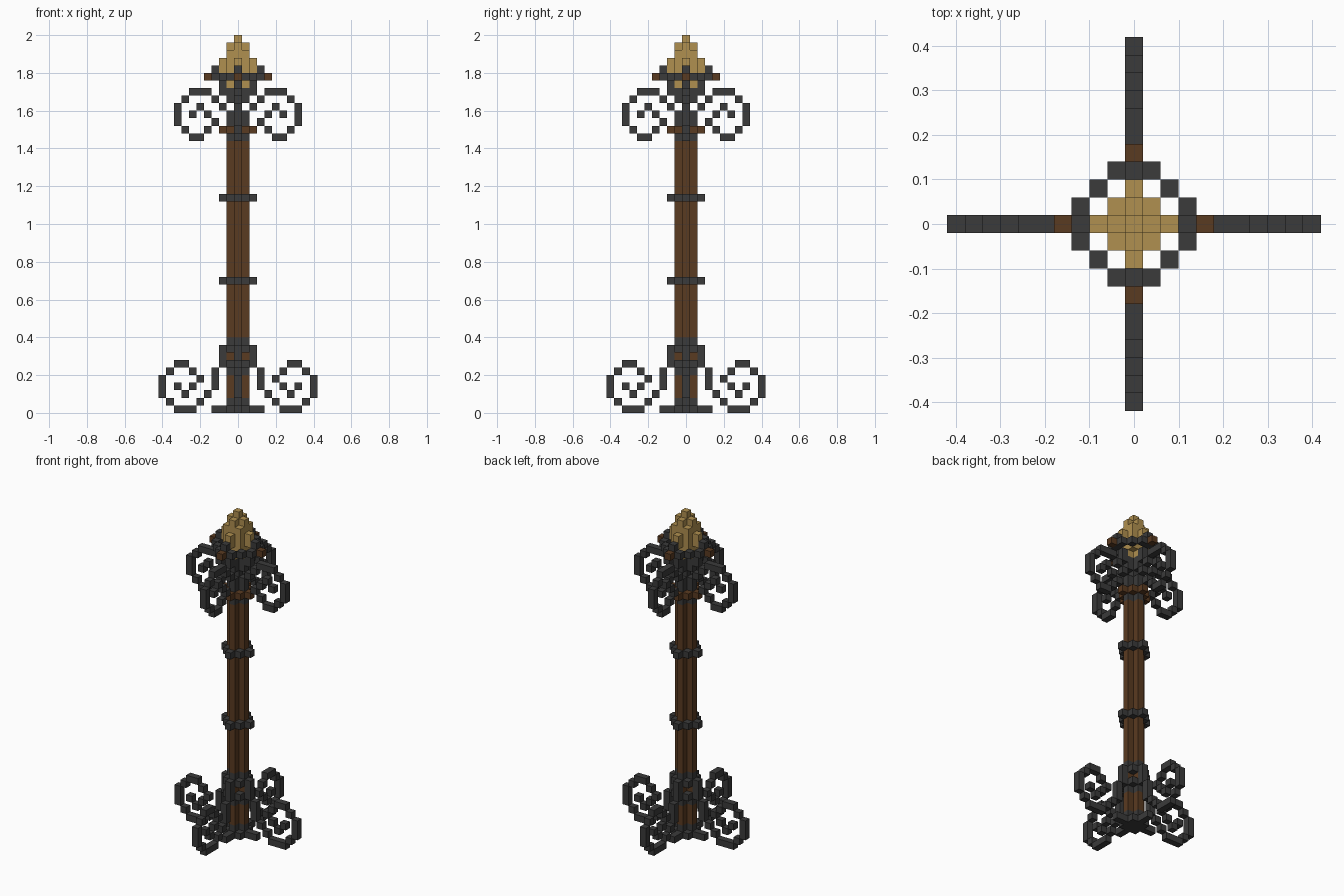
import bpy
import bmesh
from mathutils import Vector

cube = bpy.data.objects.get("Cube")
if cube:
    bpy.data.objects.remove(cube, do_unlink=True)

U = 0.04  # edge of one building block


def material(name, rgb):
    m = bpy.data.materials.new(name)
    m.use_nodes = True
    m.diffuse_color = (*rgb, 1)
    m.node_tree.nodes["Principled BSDF"].inputs["Base Color"].default_value = (*rgb, 1)
    return m


IRON = material("dark iron", (0.043, 0.043, 0.043))
WOOD = material("brown wood", (0.102, 0.043, 0.015))
GOLD = material("aged gold", (0.434, 0.279, 0.080))


def build(name, cells, mat):
    """Skin a set of blocks, keeping only the outer faces."""
    cells = set(cells)
    bm = bmesh.new()
    for c in cells:
        centre = Vector((c[0], c[1], c[2] + 0.5))
        for axis in range(3):
            for sign in (-1, 1):
                near = list(c)
                near[axis] += sign
                if tuple(near) in cells:
                    continue
                n, a, b = Vector(), Vector(), Vector()
                n[axis] = sign / 2
                a[(axis + 1) % 3] = 0.5
                b[(axis + 2) % 3] = sign / 2
                corners = (-a - b, a - b, a + b, b - a)
                bm.faces.new([bm.verts.new((centre + n + p) * U) for p in corners])
    bmesh.ops.remove_doubles(bm, verts=bm.verts, dist=U / 100)
    mesh = bpy.data.meshes.new(name)
    bm.to_mesh(mesh)
    bm.free()
    mesh.materials.append(mat)
    ob = bpy.data.objects.new(name, mesh)
    bpy.context.collection.objects.link(ob)
    return ob


def layers(shape, low, high):
    """Stack a flat shape from one level to another, both included."""
    return [(x, y, z) for x, y in shape for z in range(low, high + 1)]


def four_arms(profile):
    """Repeat a radius/height profile along the four directions."""
    return [(x * r, y * r, z) for r, z in profile
            for x, y in ((1, 0), (0, 1), (-1, 0), (0, -1))]


# Flat cross-sections
grid = [(x, y) for x in range(-3, 4) for y in range(-3, 4)]
dot = [(0, 0)]
plus = [(x, y) for x, y in grid if abs(x) + abs(y) <= 1]
square = [(x, y) for x, y in grid if max(abs(x), abs(y)) <= 1]
diamond = [(x, y) for x, y in grid if abs(x) + abs(y) <= 2]
band = [(x, y) for x, y in grid if abs(x) + abs(y) == 2]
hoop = [(x, y) for x, y in grid
        if (max(abs(x), abs(y)) == 3 and min(abs(x), abs(y)) <= 1) or abs(x) == abs(y) == 2]

# Shaft with its iron sections
build("shaft", layers(plus, 2, 4) + layers(plus, 6, 8) + layers(plus, 10, 35), WOOD)
build("shaft_foot", layers(square, 0, 0) + layers(plus, 1, 1)
      + four_arms([(2, 0), (3, 0)]), IRON)
build("lower_socket", layers(plus, 5, 5) + layers(plus, 9, 9), IRON)
build("upper_socket", layers(plus, 36, 39), IRON)

# Bands around the shaft
for name, level, mat in (("base_band_low", 6, IRON), ("base_band_high", 8, IRON),
                         ("shaft_band_low", 17, IRON), ("shaft_band_high", 28, IRON),
                         ("wooden_collar", 37, WOOD)):
    build(name, layers(band, level, level), mat)

# Scroll profile, from the stem around the outside into the curl
scroll = [(5, 1), (6, 0), (7, 0), (8, 0), (9, 1), (10, 2), (10, 3), (10, 4), (9, 5),
          (8, 6), (7, 6), (6, 5), (5, 4), (6, 3), (7, 2), (8, 3)]
foot_stem = [(2, 8), (2, 7), (2, 6), (3, 5), (3, 4), (3, 3), (4, 2)]
build("foot_scrolls", four_arms(foot_stem + scroll), IRON)

# Upper scrolls are the same curl turned over and pulled in
head_stem = [(1, 39), (2, 40)]
build("head_scrolls", four_arms(head_stem + [(r - 2, 42 - z) for r, z in scroll]), IRON)

# Cup that holds the finial
build("finial_cup", layers(dot, 40, 41)
      + four_arms([(1, 41), (1, 42), (2, 42), (2, 43), (3, 45)]), IRON)
build("cup_ring", layers(hoop, 44, 44), IRON)
build("cup_tips", four_arms([(4, 44)]), WOOD)

# Stepped finial
build("finial", layers(dot, 42, 42) + layers(plus, 43, 43) + layers(square, 44, 44)
      + layers(diamond, 45, 46) + layers(square, 47, 47) + layers(plus, 48, 48)
      + layers(dot, 49, 49), GOLD)
